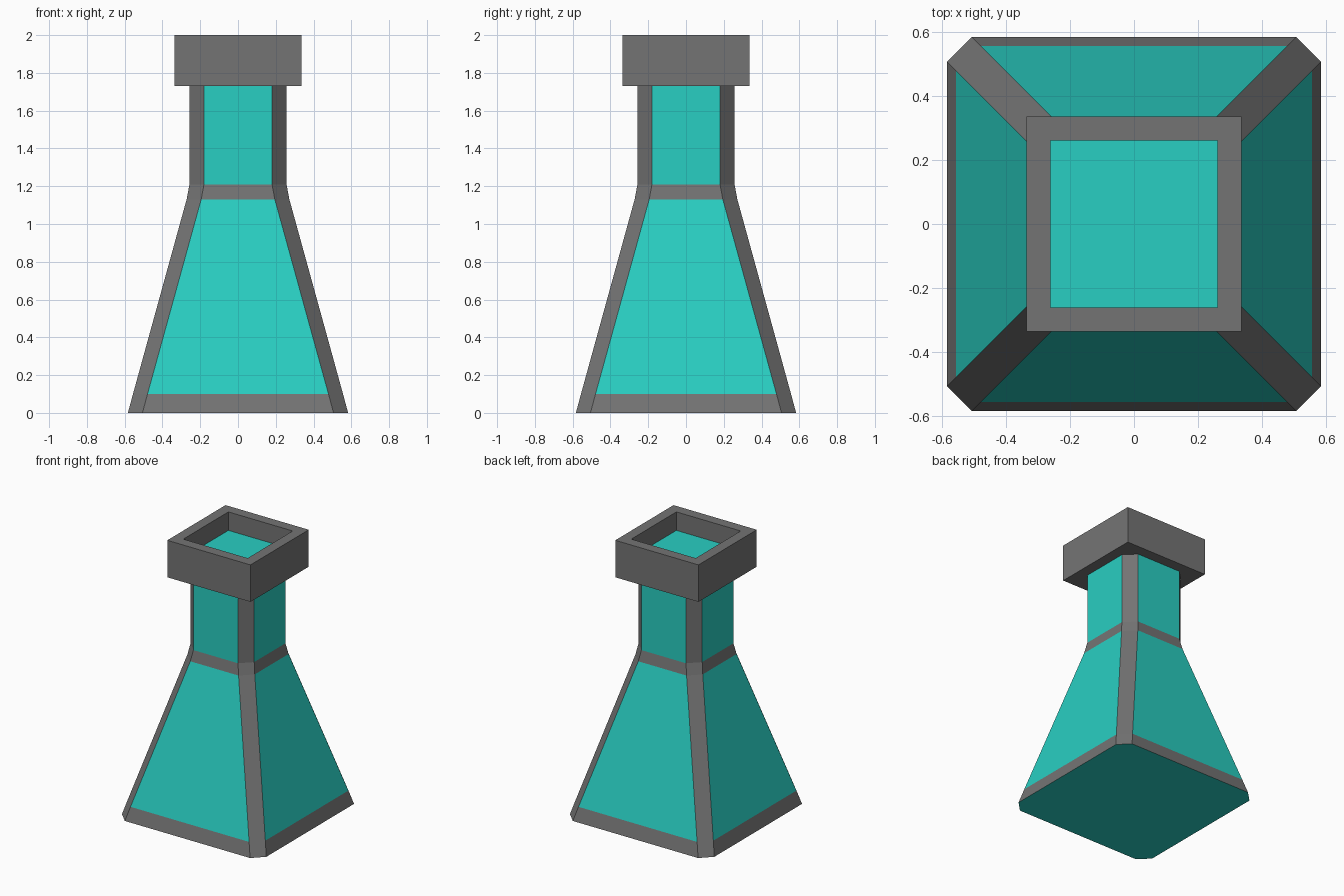
import bpy, bmesh

if "Cube" in bpy.data.objects:
    bpy.data.objects.remove(bpy.data.objects["Cube"])


def material(name, rgb):
    m = bpy.data.materials.new(name)
    m.diffuse_color = (*rgb, 1.0)
    m.use_nodes = True
    m.node_tree.nodes["Principled BSDF"].inputs["Base Color"].default_value = m.diffuse_color
    return m


grey = material("dark grey", (0.175, 0.175, 0.175))
teal = material("teal", (0.022, 0.62, 0.54))


def loft(name, rings, face_material):
    """Join rings of equal count; face_material(level, side) gives the slot, level -1 / last = end caps."""
    bm = bmesh.new()
    loops = [[bm.verts.new(p) for p in ring] for ring in rings]
    n = len(loops[0])
    for lv in range(len(loops) - 1):
        for s in range(n):
            t = (s + 1) % n
            f = bm.faces.new((loops[lv][s], loops[lv][t], loops[lv + 1][t], loops[lv + 1][s]))
            f.material_index = face_material(lv, s)
    f = bm.faces.new(loops[0][::-1])
    f.material_index = face_material(-1, 0)
    f = bm.faces.new(loops[-1])
    f.material_index = face_material(len(loops) - 1, 0)
    me = bpy.data.meshes.new(name)
    bm.to_mesh(me)
    bm.free()
    me.materials.append(grey)
    me.materials.append(teal)
    ob = bpy.data.objects.new(name, me)
    bpy.context.collection.objects.link(ob)
    return ob


def square(h, z):
    return [(-h, -h, z), (h, -h, z), (h, h, z), (-h, h, z)]


def cut_square(h, z, c=0.077):
    i = h - c
    return [(-i, -h, z), (i, -h, z), (h, -i, z), (h, i, z),
            (i, h, z), (-i, h, z), (-h, i, z), (-h, -i, z)]


# Flask body: teal panels, grey corner strips and bands, teal underside
profile = [(0.583, 0.0), (0.556, 0.1), (0.272, 1.13), (0.257, 1.21), (0.257, 1.74)]


def body_colour(level, side):
    if level == -1:
        return 1
    return 1 if side % 2 == 0 and level in (1, 3) else 0


loft("flask_body", [cut_square(h, z) for h, z in profile], body_colour)

# Square rim with a recess showing the teal contents
rim = [(0.336, 1.73), (0.336, 2.0), (0.26, 2.0), (0.26, 1.865)]
loft("flask_rim", [square(h, z) for h, z in rim], lambda lv, s: 1 if lv == 3 else 0)
